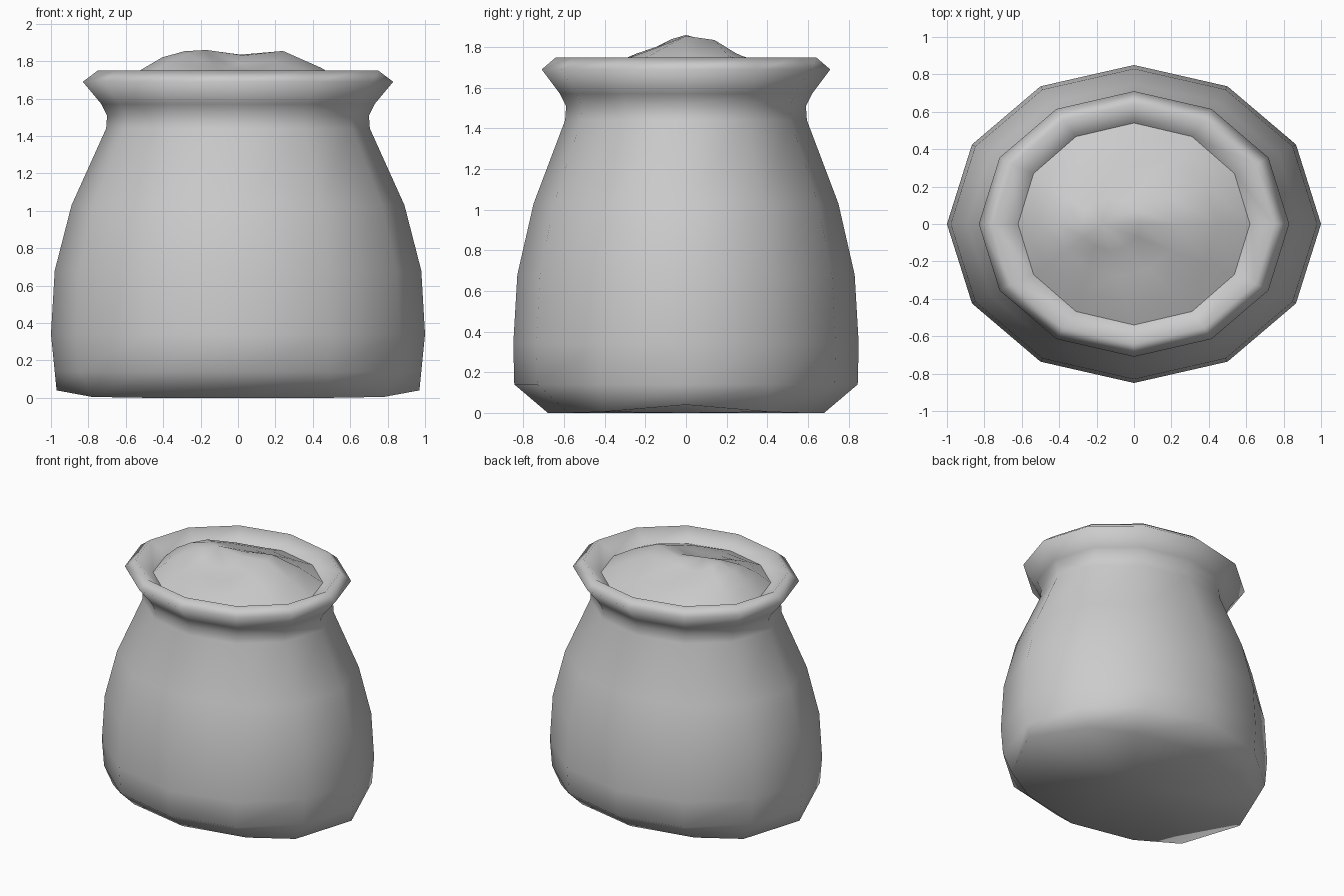
import bpy
import math

SIDES = 12

cube = bpy.data.objects.get("Cube")
if cube:
    bpy.data.objects.remove(cube, do_unlink=True)

grey = bpy.data.materials.new("plain_grey")
grey.use_nodes = True
grey.diffuse_color = (0.6, 0.6, 0.6, 1)
grey.node_tree.nodes["Principled BSDF"].inputs["Base Color"].default_value = (0.6, 0.6, 0.6, 1)


def ellipse(rx, ry, z):
    angles = [math.tau * i / SIDES for i in range(SIDES)]
    return [(rx * math.cos(a), ry * math.sin(a), z) for a in angles]


def skin(name, rings, start=None, end=None):
    """Bridge the rings with quads; fan to optional end points."""
    verts = [v for ring in rings for v in ring]
    faces = []
    pairs = [(i, (i + 1) % SIDES) for i in range(SIDES)]
    for k in range(len(rings) - 1):
        lo, hi = k * SIDES, (k + 1) * SIDES
        faces += [(lo + i, lo + j, hi + j, hi + i) for i, j in pairs]
    if start:
        verts.append(start)
        faces += [(j, i, len(verts) - 1) for i, j in pairs]
    if end:
        verts.append(end)
        top = (len(rings) - 1) * SIDES
        faces += [(top + i, top + j, len(verts) - 1) for i, j in pairs]
    mesh = bpy.data.meshes.new(name)
    mesh.from_pydata(verts, [], faces)
    mesh.materials.append(grey)
    mesh.shade_smooth()
    obj = bpy.data.objects.new(name, mesh)
    bpy.context.collection.objects.link(obj)
    return obj


# Sack body: flattened base, belly, neck, flared rim and inner lip
quarter = [(0.97, 0, 0.04), (0.78, 0.41, 0.005), (0.48, 0.58, 0), (0, 0.68, 0)]
half = quarter + [(-x, y, z) for x, y, z in quarter[-2::-1]]
base = half + [(x, -y, z) for x, y, z in half[-2:0:-1]]

profile = [(0.98, 0.845, 0.14), (1.0, 0.85, 0.34), (0.98, 0.83, 0.68),
           (0.89, 0.75, 1.03), (0.705, 0.595, 1.44), (0.7, 0.59, 1.51),
           (0.73, 0.62, 1.57), (0.83, 0.71, 1.69), (0.75, 0.64, 1.75),
           (0.62, 0.54, 1.66)]
skin("sack_body", [base] + [ellipse(*p) for p in profile], start=(0, 0, 0))


# Contents: an off-centre mound with a small second peak and a hollow
def bump(x, y, cx, cy, size):
    return math.exp(-((x - cx) ** 2 + (y - cy) ** 2) / size ** 2)


def mound_ring(f):
    ring = []
    for x, y, _ in ellipse(0.62 * f, 0.54 * f, 0):
        side = (y / (0.54 * f)) ** 2
        x -= 0.17 * (1 - f)
        z = 1.66 + 0.2 * (1 - f ** 2.5) - 0.28 * side * f * (1 - f)
        if f < 1:
            z += 0.05 * bump(x, y, 0.28, 0.08, 0.15)
            z -= 0.06 * bump(x, y, 0.02, -0.12, 0.13)
        ring.append((x, y, z))
    return ring


skin("sack_contents", [mound_ring(f) for f in (1, 0.78, 0.52, 0.26)],
     end=(-0.17, 0, 1.86))
